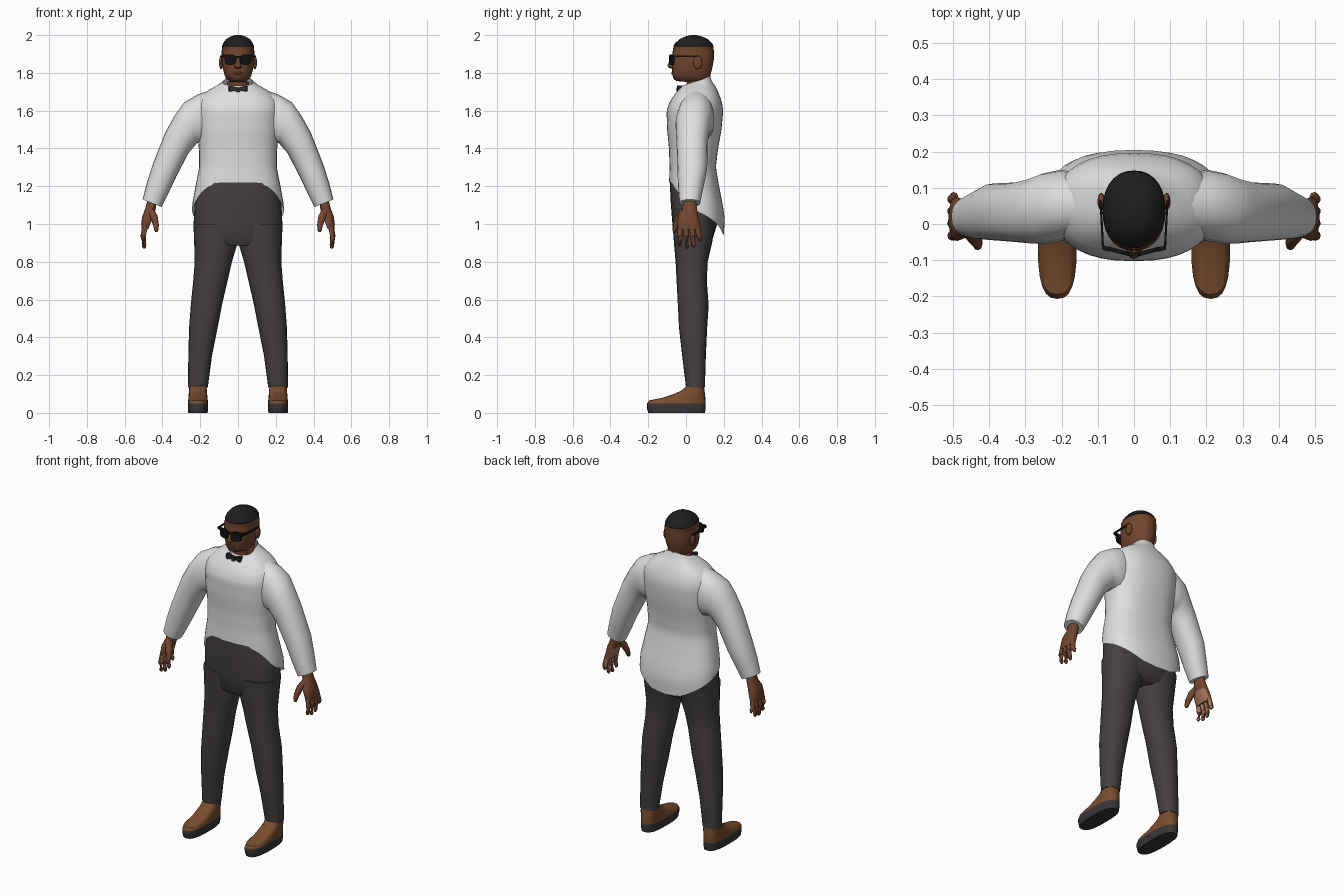
import bpy, bmesh, math
from mathutils import Vector, Matrix

if "Cube" in bpy.data.objects:
    bpy.data.objects.remove(bpy.data.objects["Cube"])

def mat(name, r, g, b):
    m = bpy.data.materials.new(name)
    m.diffuse_color = (r, g, b, 1)
    m.use_nodes = True
    m.node_tree.nodes["Principled BSDF"].inputs["Base Color"].default_value = m.diffuse_color
    return m

SKIN = mat("brown skin", .17, .062, .028)
PALM = mat("palm skin", .36, .18, .11)
HAIR = mat("black hair", .013, .013, .014)
SHIRT = mat("white cloth", .74, .74, .74)
PANTS = mat("charcoal cloth", .06, .051, .051)
SHOE = mat("brown leather", .19, .075, .028)
SOLE = mat("dark sole", .04, .037, .037)
GLASS = mat("black plastic", .006, .006, .007)
TIE = mat("dark tie", .025, .023, .026)
LIP = mat("dark lip", .10, .032, .02)

def finish(name, bm, mats, rule=None, angle=50):
    bmesh.ops.remove_doubles(bm, verts=bm.verts, dist=1e-5)
    bmesh.ops.recalc_face_normals(bm, faces=bm.faces)
    bm.normal_update()
    if rule:
        for f in bm.faces:
            f.material_index = rule(f.calc_center_median(), f.normal)
    me = bpy.data.meshes.new(name)
    bm.to_mesh(me)
    bm.free()
    for m in mats:
        me.materials.append(m)
    ob = bpy.data.objects.new(name, me)
    bpy.context.collection.objects.link(ob)
    bpy.ops.object.select_all(action='DESELECT')
    bpy.context.view_layer.objects.active = ob
    ob.select_set(True)
    bpy.ops.object.shade_smooth_by_angle(angle=math.radians(angle))
    return ob

def loft(name, rings, mats, rule=None, caps=True, angle=50):
    """Skin a list of closed point rings."""
    bm = bmesh.new()
    vs = [[bm.verts.new(p) for p in r] for r in rings]
    n = len(vs[0])
    for a, b in zip(vs, vs[1:]):
        for i in range(n):
            bm.faces.new((a[i], a[(i + 1) % n], b[(i + 1) % n], b[i]))
    if caps:
        bm.faces.new(vs[0])
        bm.faces.new(vs[-1])
    return finish(name, bm, mats, rule, angle)

def sup(t, e):
    """Point on a unit superellipse; t = 0 is the front (-y)."""
    c, s = math.cos(t), math.sin(t)
    return (math.copysign(abs(s) ** (2 / e), s), -math.copysign(abs(c) ** (2 / e), c))

def ring(c, u, v, n=20, e=2.2):
    pts = [sup(2 * math.pi * i / n, e) for i in range(n)]
    return [Vector(c) + Vector(u) * a + Vector(v) * b for a, b in pts]

def flat(z, x0, x1, y0, y1, n=20, e=2.2):
    return ring(((x0 + x1) / 2, (y0 + y1) / 2, z), ((x1 - x0) / 2, 0, 0), (0, (y1 - y0) / 2, 0), n, e)

def interp(table, x):
    if x <= table[0][0]:
        return table[0][1:]
    for a, b in zip(table, table[1:]):
        if x <= b[0]:
            k = (x - a[0]) / (b[0] - a[0])
            return [p + (q - p) * k for p, q in zip(a[1:], b[1:])]
    return table[-1][1:]

def tube(name, pts, mats, n=10, rule=None):
    """Round limb through (point, radius) pairs."""
    rings = []
    for i, (p, r) in enumerate(pts):
        d = Vector(pts[min(i + 1, len(pts) - 1)][0]) - Vector(pts[max(i - 1, 0)][0])
        q = d.to_track_quat('Z', 'Y')
        rings.append(ring(p, q @ Vector((r, 0, 0)), q @ Vector((0, r, 0)), n, 2))
    return loft(name, rings, mats, rule)

def blob(name, c, size, m):
    bm = bmesh.new()
    bmesh.ops.create_uvsphere(bm, u_segments=14, v_segments=8, radius=1,
                              matrix=Matrix.Translation(c) @ Matrix.Diagonal((*size, 1)))
    return finish(name, bm, [m])

def box(name, c, size, m, rz=0):
    bm = bmesh.new()
    bmesh.ops.create_cube(bm, size=1, matrix=Matrix.Translation(c) @ Matrix.Rotation(rz, 4, 'Z')
                          @ Matrix.Diagonal((*size, 1)))
    return finish(name, bm, [m], angle=30)

# Shirt body: columns run from the cutaway hem up to the sloping collar
BODY = [(.93, -.07, .2, .235), (1.03, -.08, .205, .242), (1.1, -.087, .195, .243),
        (1.2, -.09, .175, .225), (1.3, -.087, .158, .205), (1.4, -.09, .17, .207),
        (1.5, -.1, .188, .218), (1.6, -.103, .197, .222), (1.65, -.085, .19, .215),
        (1.7, -.05, .17, .172), (1.74, -.015, .15, .1), (1.755, -.004, .137, .074),
        (1.79, 0, .126, .067)]
HEM = [(0, 1.22), (28, 1.22), (55, 1.165), (75, 1.09), (100, 1.05), (135, .995), (160, .95), (180, .94)]
N, ROWS = 36, 28
rows = []
for j in range(ROWS + 1):
    pts = []
    for i in range(N):
        deg = 360 * i / N
        t = math.radians(deg)
        low = interp(HEM, min(deg, 360 - deg))[0]
        top = 1.76 - .027 * math.cos(t)
        z = low + (top - low) * j / ROWS
        yf, yb, hw = interp(BODY, z)
        a, b = sup(t, 2.4)
        pts.append((a * hw, (yf + yb) / 2 + b * (yb - yf) / 2, z))
    rows.append(pts)
loft("shirt_body", rows, [SHIRT], caps=False, angle=60)

# Hips of the trousers
HIPS = [(.885, .12, -.05, .11), (.91, .215, -.064, .138), (1.0, .235, -.072, .165),
        (1.1, .23, -.08, .165), (1.2, .208, -.085, .155), (1.235, .195, -.083, .15)]
loft("trouser_hips", [flat(z, -w, w, a, b, 28, 2.4) for z, w, a, b in HIPS], [PANTS])

# Rows: z, inner x, outer x, front y, back y
LEG = [(.135, .16, .265, 0, .1), (.3, .138, .263, -.02, .105), (.45, .108, .259, -.037, .112),
       (.57, .085, .25, -.043, .12), (.7, .055, .237, -.05, .11), (.8, .032, .229, -.055, .115),
       (.9, .002, .232, -.064, .138), (1.0, 0, .236, -.07, .155)]
FOOT = [(0, .051, -.2, .1), (.025, .054, -.207, .104), (.05, .054, -.207, .104), (.066, .052, -.195, .104),
        (.08, .05, -.125, .103), (.1, .049, -.065, .1), (.12, .047, -.02, .098), (.15, .045, .008, .093)]
# Rows: outer x, outer z, inner x, inner z, front y, back y
ARM = [(.13, 1.715, .17, 1.42, -.03, .14), (.215, 1.685, .19, 1.42, -.047, .15),
       (.285, 1.645, .215, 1.43, -.055, .14), (.335, 1.575, .232, 1.41, -.054, .125),
       (.385, 1.485, .262, 1.375, -.05, .115), (.45, 1.32, .327, 1.25, -.045, .112),
       (.482, 1.22, .367, 1.165, -.042, .092), (.505, 1.13, .405, 1.09, -.035, .075)]

for s, side in ((1, "left"), (-1, "right")):
    # Trouser leg and shoe
    loft(side + "_trouser_leg", [flat(z, s * a, s * b, f, k) for z, a, b, f, k in LEG], [PANTS])
    loft(side + "_shoe", [flat(z, s * .212 - w, s * .212 + w, f, k, 24, 2.7) for z, w, f, k in FOOT],
         [SHOE, SOLE], lambda c, n: int(c.z < .051), angle=40)
    # Sleeve
    loft(side + "_sleeve", [ring((s * (a + c) / 2, (f + k) / 2, (b + d) / 2),
                                 (s * (a - c) / 2, 0, (b - d) / 2), (0, (k - f) / 2, 0))
                            for a, b, c, d, f, k in ARM], [SHIRT], angle=60)
    # Hand: palm, four fingers and a thumb, with the lighter skin facing the body
    inner = lambda c, n, s=s: int(n.x * s < -.55 and c.z < 1.05)
    PALMS = [(1.13, .43, .48, -.012, .052), (1.08, .435, .492, -.02, .058), (1.04, .447, .508, -.042, .066),
             (1.0, .464, .513, -.047, .075), (.97, .476, .511, -.043, .076)]
    loft(side + "_palm", [flat(z, s * a, s * b, f, k, 14) for z, a, b, f, k in PALMS], [SKIN, PALM], inner)
    for k, (y0, y1, z1) in enumerate(((-.03, -.034, .885), (0, .004, .87), (.031, .04, .876), (.06, .077, .912))):
        tube(f"{side}_finger_{k + 1}", [((s * .492, y0, .99), .015),
             ((s * .502, (y0 + y1) / 2, .935), .0145), ((s * .497, y1, z1 + .012), .012),
             ((s * .495, y1, z1), .006)], [SKIN, PALM], 8, inner)
    tube(side + "_thumb", [((s * .465, -.005, 1.07), .022), ((s * .444, -.034, 1.035), .02),
         ((s * .434, -.052, .995), .016), ((s * .432, -.061, .967), .012), ((s * .433, -.063, .958), .006)],
         [SKIN], 8)
    # Ear
    blob(side + "_ear", (s * .09, .062, 1.855), (.011, .024, .036), SKIN)
    # Sunglasses lens and temple
    u, v = Vector((s * .03, .008, 0)), Vector((0, 0, .028))
    loft(side + "_lens", [ring((s * .041, y, 1.87), u, v, 16, 3.2) for y in (-.082, -.07)], [GLASS], angle=30)
    box(side + "_temple", (s * .089, -.002, 1.888), (.006, .138, .01), GLASS, -s * .05)
    box(side + "_frame_corner", (s * .077, -.068, 1.889), (.02, .012, .016), GLASS, s * .3)
    # Bow tie wing, flaring outward
    loft(side + "_bow_wing", [[(s * x, y, z) for y, z in ((-.034 - d, 1.71 - h), (-.034 + d, 1.71 - h),
                               (-.034 + d, 1.71 + h), (-.034 - d, 1.71 + h))]
                              for x, d, h in ((0, .009, .011), (.044, .013, .022), (.049, .01, .02))], [TIE], angle=30)

# Neck and head; the cap of hair starts at the hairline
HEAD = [(1.7, .058, .008, .118), (1.752, .059, .004, .12), (1.757, .045, -.05, .12),
        (1.768, .06, -.066, .124), (1.79, .072, -.072, .13), (1.83, .082, -.074, .14),
        (1.87, .087, -.074, .147), (1.91, .087, -.071, .148), (1.94, .084, -.066, .145),
        (1.942, .085, -.067, .146), (1.96, .077, -.055, .136), (1.978, .063, -.034, .116),
        (1.992, .041, -.008, .087), (2.0, .015, .025, .055)]
loft("head", [flat(z, -w, w, f, k, 28, 2.2) for z, w, f, k in HEAD], [SKIN, HAIR],
     lambda c, n: int(c.z > 1.94))

# Nose, lips, glasses bridge and bow tie knot
loft("nose", [flat(z, -w, w, f, -.05, 10, 2) for z, w, f in
              ((1.822, .012, -.078), (1.83, .02, -.095), (1.842, .017, -.098), (1.875, .009, -.08))], [SKIN])
blob("lips", (0, -.067, 1.798), (.025, .011, .009), LIP)
box("glasses_bridge", (0, -.083, 1.884), (.03, .009, .012), GLASS)
box("bow_knot", (0, -.036, 1.71), (.02, .028, .027), TIE)
